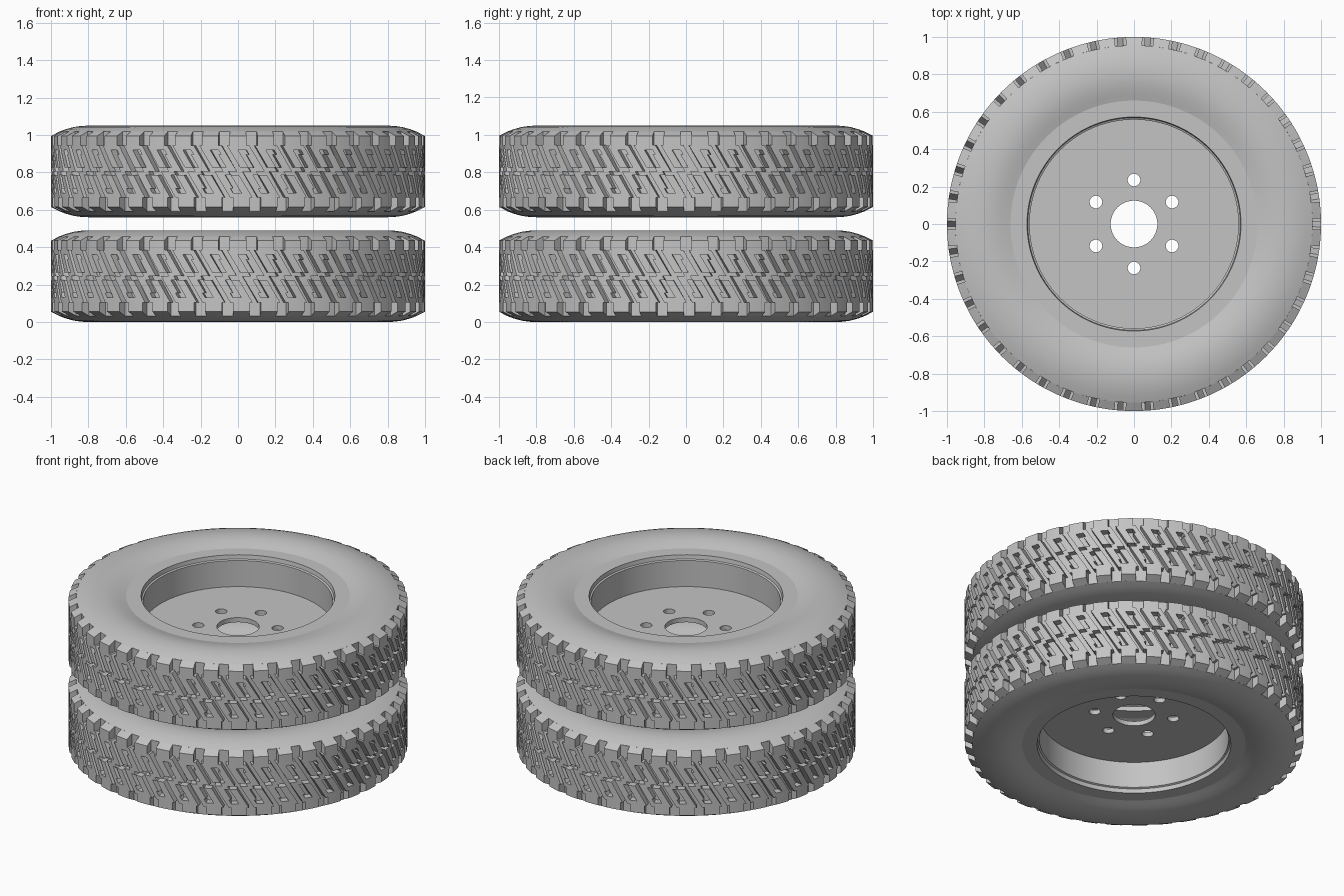
import bpy, bmesh, math

cube = bpy.data.objects.get("Cube")
if cube:
    bpy.data.objects.remove(cube, do_unlink=True)

HALF = 0.245          # half the width of one tyre
PITCHES = 42          # tread repeats round the tyre
FLOOR = 0.955         # radius of the groove floor

grey = bpy.data.materials.new("plain grey")
grey.use_nodes = True
color = (0.55, 0.55, 0.55, 1)
grey.diffuse_color = color
grey.node_tree.nodes["Principled BSDF"].inputs["Base Color"].default_value = color


def add_object(name, mesh, z, angle=30):
    mesh.materials.clear()
    mesh.materials.append(grey)
    obj = bpy.data.objects.new(name, mesh)
    bpy.context.collection.objects.link(obj)
    obj.location.z = z
    bpy.ops.object.select_all(action="DESELECT")
    obj.select_set(True)
    bpy.context.view_layer.objects.active = obj
    bpy.ops.object.shade_smooth_by_angle(angle=math.radians(angle))
    return obj


def finish(bm, name):
    bmesh.ops.remove_doubles(bm, verts=bm.verts, dist=1e-5)
    mesh = bpy.data.meshes.new(name)
    bm.to_mesh(mesh)
    bm.free()
    return mesh


def lathe(name, profile, steps):
    """Spin a list of (radius, height) points round z."""
    bm = bmesh.new()
    verts = [bm.verts.new((r, 0, z)) for r, z in profile]
    edges = [bm.edges.new(pair) for pair in zip(verts, verts[1:])]
    bmesh.ops.spin(bm, geom=verts + edges, axis=(0, 0, 1), cent=(0, 0, 0),
                   angle=math.tau, steps=steps, use_duplicate=False)
    bmesh.ops.remove_doubles(bm, verts=bm.verts, dist=1e-5)
    bmesh.ops.recalc_face_normals(bm, faces=bm.faces)
    return finish(bm, name)


# Tread map for one pitch, top edge to centre line: # is block, . is groove
UPPER = ["..######..",
         "..######..",
         ".########.",
         ".###...##.",
         ".###..###.",
         ".###..###.",
         "....#####."]
ROWS = UPPER + [row[::-1] for row in reversed(UPPER)]
TOP_LEVELS = [0.213, 0.19, 0.14, 0.115, 0.09, 0.045, 0.02]
LEVELS = TOP_LEVELS + [0] + [-z for z in reversed(TOP_LEVELS)]
COLS = len(ROWS[0])


def make_tread():
    bm = bmesh.new()
    total = COLS * PITCHES

    def point(col, row, raised):
        z = LEVELS[row]
        at_end = row in (0, len(ROWS))
        r = 1.0 if raised and not at_end else FLOOR
        slant = -0.6 * max(-0.14, min(0.14, z))
        a = math.tau * (col % total) / total + slant + 0.009 - math.pi / 2
        return bm.verts.new((r * math.cos(a), r * math.sin(a), z))

    def block(col, row):
        return 0 <= row < len(ROWS) and ROWS[row][col % COLS] == "#"

    for row in range(len(ROWS)):
        for col in range(total):
            up = block(col, row)
            corners = [(col, row + 1), (col + 1, row + 1), (col + 1, row), (col, row)]
            bm.faces.new([point(c, r, up) for c, r in corners])
            if not up:
                continue
            # Walls down to each neighbouring groove
            sides = [(col, row + 1), (col + 1, row), (col, row - 1), (col - 1, row)]
            for k, (nc, nr) in enumerate(sides):
                inside = 0 <= nr < len(ROWS)
                if inside and not block(nc, nr):
                    a, b = corners[k], corners[(k + 1) % 4]
                    bm.faces.new([point(*b, True), point(*a, True),
                                  point(*a, False), point(*b, False)])
    return finish(bm, "tread")


def make_disc():
    """Flat wheel disc with a hub hole and six bolt holes."""
    curve = bpy.data.curves.new("disc_outline", "CURVE")
    curve.dimensions = "2D"
    curve.fill_mode = "BOTH"
    curve.extrude = 0.015

    def circle(x, y, radius, count):
        s = curve.splines.new("POLY")
        s.points.add(count - 1)
        s.use_cyclic_u = True
        for i, p in enumerate(s.points):
            a = math.tau * i / count
            p.co = (x + radius * math.cos(a), y + radius * math.sin(a), 0, 1)

    circle(0, 0, 0.562, 96)
    circle(0, 0, 0.125, 48)
    for i in range(6):
        a = math.radians(30 + 60 * i)
        circle(0.235 * math.cos(a), 0.235 * math.sin(a), 0.034, 24)
    obj = bpy.data.objects.new("disc_outline", curve)
    bpy.context.collection.objects.link(obj)
    bpy.context.view_layer.update()
    graph = bpy.context.evaluated_depsgraph_get()
    mesh = bpy.data.meshes.new_from_object(obj.evaluated_get(graph))
    bpy.data.objects.remove(obj, do_unlink=True)
    return mesh


# Sidewall from tread shoulder to bead, then the rim flange and barrel
wall = [(FLOOR, 0.213), (0.92, 0.226), (0.88, 0.237), (0.84, 0.243), (0.8, 0.245),
        (0.76, 0.242), (0.72, 0.234), (0.69, 0.225), (0.66, 0.216)]
rim = [(0.665, 0.216), (0.572, 0.216), (0.568, 0.19), (0.558, 0.185)]


def flip(points):
    return [(r, -z) for r, z in points]


tread_mesh = make_tread()
disc_mesh = make_disc()
upper_wall = lathe("upper_sidewall", wall, 126)
lower_wall = lathe("lower_sidewall", flip(wall)[::-1], 126)
rim_mesh = lathe("rim", rim + flip(rim)[::-1], 96)
# Open shells: make the sidewalls and the rim face the outside
for mesh, outward in ((upper_wall, 1), (lower_wall, -1), (rim_mesh, 0)):
    flat = max(mesh.polygons, key=lambda p: abs(p.normal.z))
    side = outward or math.copysign(1, flat.center.z)
    if flat.normal.z * side < 0:
        mesh.flip_normals()

# Two stacked wheels
for label, z in (("lower", HALF), ("upper", 0.56 + HALF)):
    add_object(label + "_tread", tread_mesh.copy(), z)
    add_object(label + "_top_sidewall", upper_wall.copy(), z)
    add_object(label + "_bottom_sidewall", lower_wall.copy(), z)
    add_object(label + "_rim", rim_mesh.copy(), z)
    add_object(label + "_wheel_disc", disc_mesh.copy(), z)
